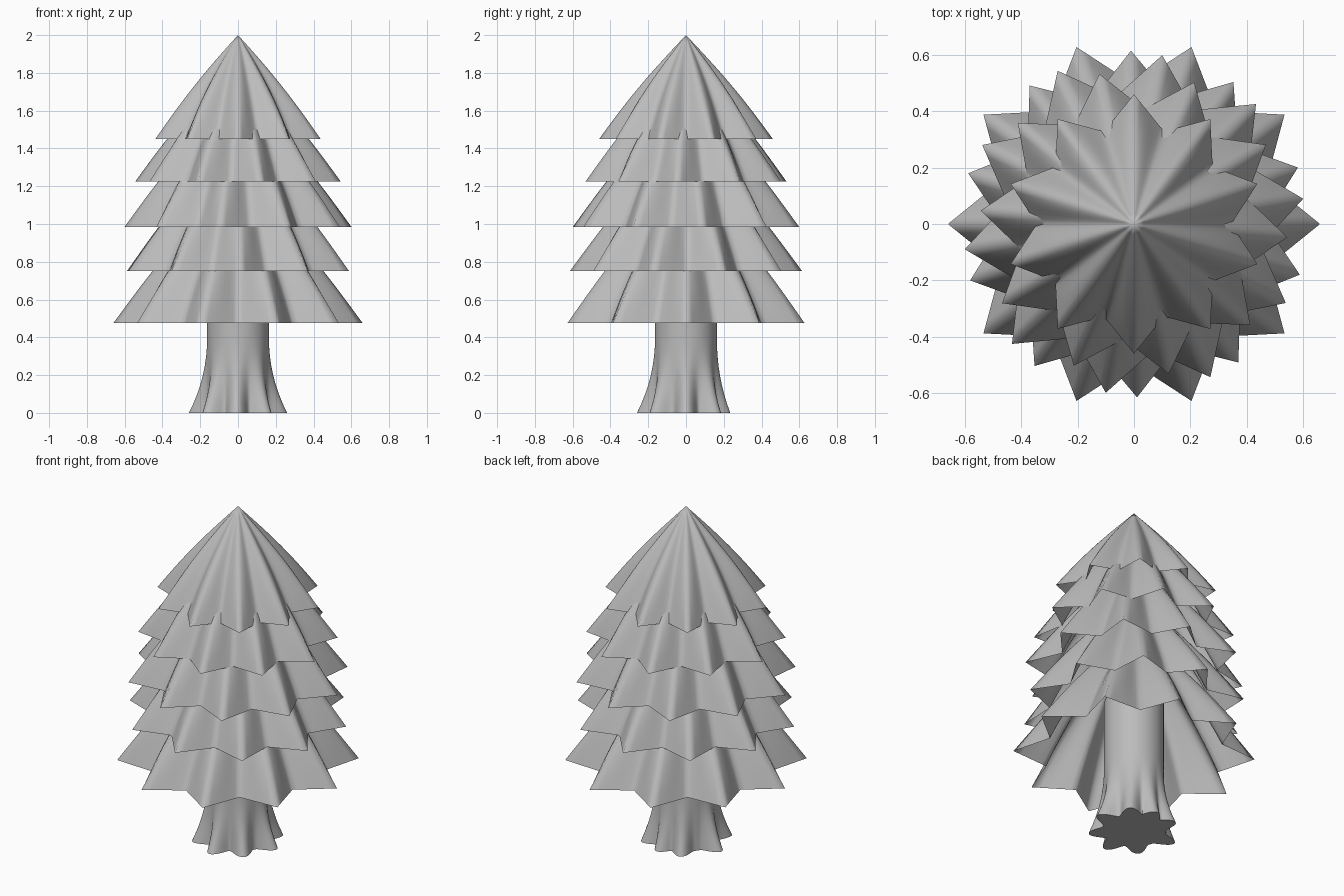
import bpy
import bmesh
from math import sin, cos, pi, radians

cube = bpy.data.objects.get("Cube")
if cube:
    bpy.data.objects.remove(cube, do_unlink=True)

grey = bpy.data.materials.new("plain grey")
grey.use_nodes = True
grey.diffuse_color = (0.5, 0.5, 0.5, 1)
grey.node_tree.nodes["Principled BSDF"].inputs["Base Color"].default_value = (0.5, 0.5, 0.5, 1)


def loft(name, heights, radius, segments, apex=None, cap_base=False, sharp=180):
    """Skin rings listed from bottom to top; radius(angle, height) gives each section."""
    bm = bmesh.new()
    rings = []
    for z in heights:
        ring = []
        for i in range(segments):
            a = 2 * pi * i / segments
            r = radius(a, z)
            ring.append(bm.verts.new((r * cos(a), r * sin(a), z)))
        rings.append(ring)
    for low, high in zip(rings, rings[1:]):
        for i in range(segments):
            j = (i + 1) % segments
            bm.faces.new((low[i], low[j], high[j], high[i]))
    if apex is not None:
        tip = bm.verts.new((0, 0, apex))
        for i in range(segments):
            bm.faces.new((rings[-1][i], rings[-1][(i + 1) % segments], tip))
    if cap_base:
        bm.faces.new(rings[0][::-1])
    mesh = bpy.data.meshes.new(name)
    bm.to_mesh(mesh)
    bm.free()
    mesh.shade_smooth()
    if sharp < 180:
        mesh.set_sharp_from_angle(angle=radians(sharp))
    mesh.materials.append(grey)
    obj = bpy.data.objects.new(name, mesh)
    bpy.context.collection.objects.link(obj)
    return obj


POINTS = 10
HALF = pi / POINTS


def branch_tier(name, base, size, phase):
    """Pleated open cone: round at the tip, a pointed star along the hem."""
    height = size * 1.196
    segments = POINTS * 12
    steps = 14

    def radius(a, z):
        t = 1 - (z - base) / height
        ridge = size * (t + 0.04 * sin(pi * t))
        valley = ridge - size * 0.25 * t ** 1.3
        f = a % (2 * HALF)
        f = min(f, 2 * HALF - f)
        # straight star edge at the hem, soft wave above it
        star = ridge * valley * sin(HALF) / (ridge * sin(f) + valley * sin(HALF - f))
        wave = valley + (ridge - valley) * (0.5 + 0.5 * cos(pi * f / HALF))
        return wave + (star - wave) * t ** 3

    heights = [base + height * i / steps for i in range(steps)]
    tier = loft(name, heights, radius, segments, apex=base + height)
    tier.rotation_euler.z = radians(phase)


# Foliage, bottom to top: hem height, point radius, turn
tiers = [(0.475, 0.66, 0), (0.75, 0.615, 19), (0.985, 0.607, 8.5),
         (1.225, 0.546, -5), (1.45, 0.46, 18)]
for number, (base, size, phase) in enumerate(tiers, 1):
    branch_tier(f"branch_tier_{number}", base, size, phase)

# Trunk with root ridges that fade upwards: direction, reach
roots = [(-92, 0.26), (-48, 0.25), (0, 0.26), (45, 0.25),
         (82, 0.237), (118, 0.245), (173, 0.262), (225, 0.255)]


def trunk_radius(a, z):
    fade = max(0, 1 - z / 0.42) ** 2.2
    core = 0.163 + 0.012 * fade
    bump = 0
    for direction, reach in roots:
        gap = (a - radians(direction) + pi) % (2 * pi) - pi
        if abs(gap) < 0.4:
            bump = max(bump, (reach - 0.175) * cos(gap * pi / 0.8) ** 2)
    return core + bump * fade


loft("trunk", [0.05 * i for i in range(17)], trunk_radius, 128, cap_base=True, sharp=55)
